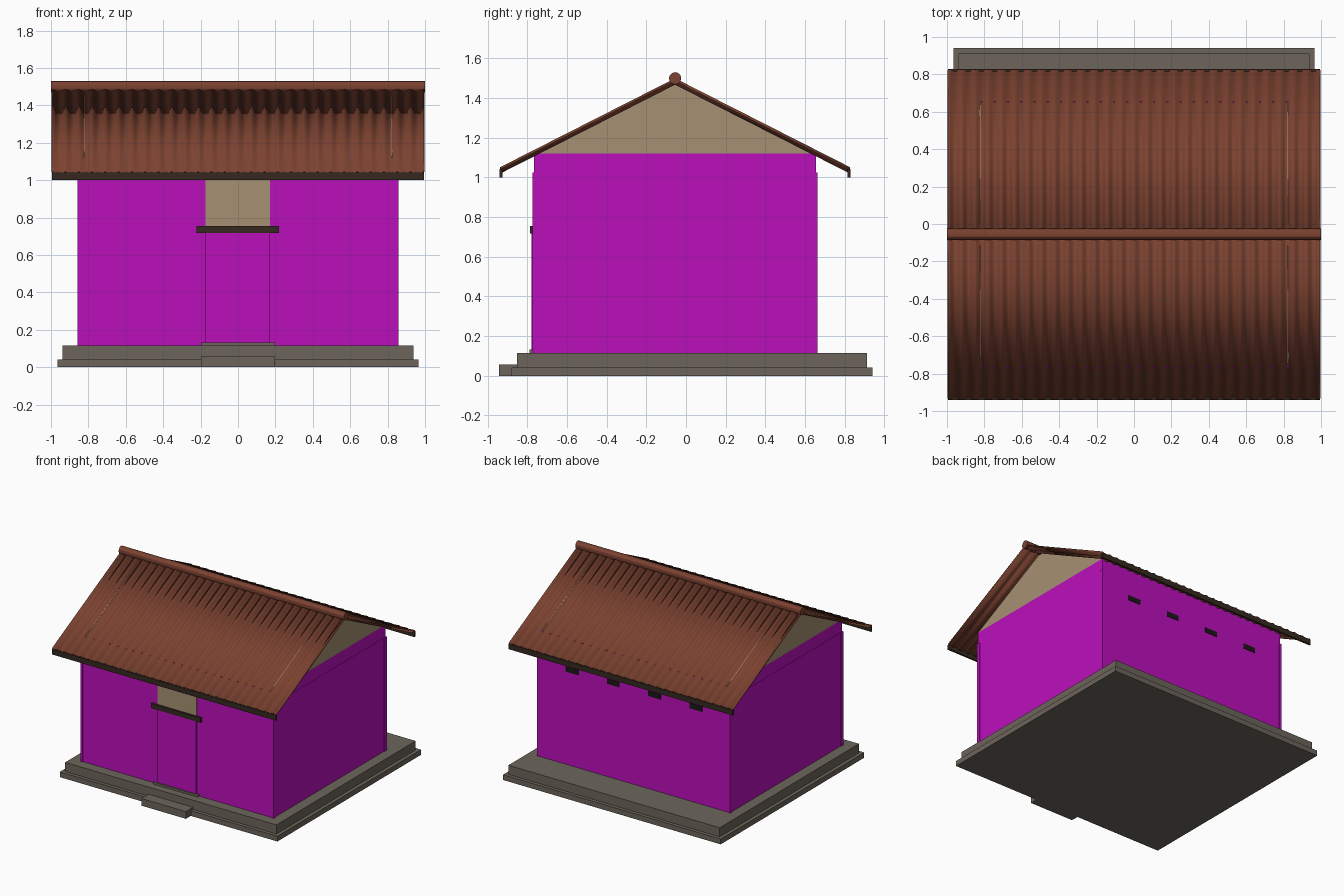
import bpy, math

if "Cube" in bpy.data.objects:
    bpy.data.objects.remove(bpy.data.objects["Cube"])


def mat(name, r, g, b):
    m = bpy.data.materials.new(name)
    m.diffuse_color = (r, g, b, 1)
    m.use_nodes = True
    m.node_tree.nodes["Principled BSDF"].inputs["Base Color"].default_value = m.diffuse_color
    return m


STONE = mat("stone", 0.15, 0.13, 0.105)
WALL = mat("wall_magenta", 0.50, 0.005, 0.50)
TAN = mat("tan_boards", 0.38, 0.28, 0.17)
TILE = mat("roof_brown", 0.20, 0.055, 0.03)
DARK = mat("dark_timber", 0.035, 0.022, 0.014)
BLACK = mat("vent_black", 0.01, 0.009, 0.008)


def mesh_obj(name, verts, faces, material):
    me = bpy.data.meshes.new(name)
    me.from_pydata(verts, [], faces)
    me.materials.append(material)
    o = bpy.data.objects.new(name, me)
    bpy.context.collection.objects.link(o)
    return o


def box(name, x, y, z, material):
    v = [(a, b, c) for a in x for b in y for c in z]
    f = [(0, 1, 3, 2), (4, 6, 7, 5), (0, 4, 5, 1),
         (2, 3, 7, 6), (0, 2, 6, 4), (1, 5, 7, 3)]
    return mesh_obj(name, v, f, material)


# Stone plinth and entrance steps
box("plinth_lower", (-0.966, 0.966), (-0.88, 0.94), (0, 0.042), STONE)
box("plinth_upper", (-0.938, 0.938), (-0.852, 0.912), (0.042, 0.115), STONE)
box("front_step", (-0.197, 0.197), (-0.942, -0.852), (0, 0.058), STONE)
box("door_sill", (-0.197, 0.197), (-0.79, -0.72), (0.11, 0.132), STONE)

# Walls, corner posts and top beam
Y0, Y1, RY = -0.768, 0.658, -0.055
box("walls", (-0.852, 0.852), (Y0, Y1), (0.112, 1.025), WALL)
box("wall_top_beam", (-0.85, 0.85), (Y0 + 0.002, Y1 - 0.002), (1.025, 1.122), WALL)
for sx in (-1, 1):
    for py, label in ((Y0 + 0.01, "front"), (Y1 - 0.01, "back")):
        side = "left" if sx < 0 else "right"
        xs = sorted((sx * 0.838, sx * 0.857))
        box(f"corner_post_{label}_{side}", xs, (py - 0.015, py + 0.015), (0.112, 1.025), WALL)

# Door, lintel and panel above
box("door", (-0.175, 0.172), (-0.78, -0.75), (0.132, 0.72), WALL)
box("door_lintel", (-0.222, 0.218), (-0.787, -0.74), (0.717, 0.755), DARK)
box("panel_over_door", (-0.175, 0.172), (-0.773, -0.74), (0.755, 1.025), TAN)

# Back wall vents
for i in range(4):
    cx = -0.55 + i * 0.3667
    box(f"back_vent_{i + 1}", (cx - 0.055, cx + 0.055), (Y1 - 0.02, Y1 + 0.004), (0.86, 0.9), BLACK)

# Gable triangles
PROFILE = [(Y0 + 0.002, 1.122), (Y1 - 0.002, 1.122), (RY, 1.482)]
for name, xa, xb in (("left_gable", -0.85, -0.82), ("right_gable", 0.82, 0.85)):
    v = [(x, y, z) for x in (xa, xb) for y, z in PROFILE]
    mesh_obj(name, v, [(0, 2, 1), (3, 4, 5), (0, 1, 4, 3), (1, 2, 5, 4), (2, 0, 3, 5)], TAN)

# Corrugated roof slopes
WAVES, PER, HALF, SLOPE = 28, 8, 0.882, 0.508
for name, s in (("front_roof", -1), ("back_roof", 1)):
    v, f = [], []
    for i in range(WAVES * PER + 1):
        x = -0.993 + 1.986 * i / (WAVES * PER)
        dz = 0.010 * math.cos(2 * math.pi * i / PER)
        v += [(x, RY, 1.49 + dz), (x, RY + s * HALF, 1.49 - HALF * SLOPE + dz)]
        if i:
            a = 2 * i
            q = (a - 2, a - 1, a + 1, a)
            f.append(q if s < 0 else q[::-1])
    roof = mesh_obj(name, v, f, TILE)
    for p in roof.data.polygons:
        p.use_smooth = True
    sol = roof.modifiers.new("thickness", "SOLIDIFY")
    sol.thickness = 0.011
    sol.offset = -1

# Eave boards
for name, s in (("front_fascia", -1), ("back_fascia", 1)):
    ys = sorted((RY + s * 0.87, RY + s * 0.885))
    box(name, (-0.995, 0.995), ys, (1.0, 1.042), DARK)

# Round ridge cap
bpy.ops.mesh.primitive_cylinder_add(vertices=12, radius=0.031, depth=2.0,
                                    location=(0, RY, 1.5), rotation=(0, math.pi / 2, 0))
cap = bpy.context.object
cap.name = "ridge_cap"
cap.data.materials.append(TILE)
bpy.ops.object.shade_smooth_by_angle()
